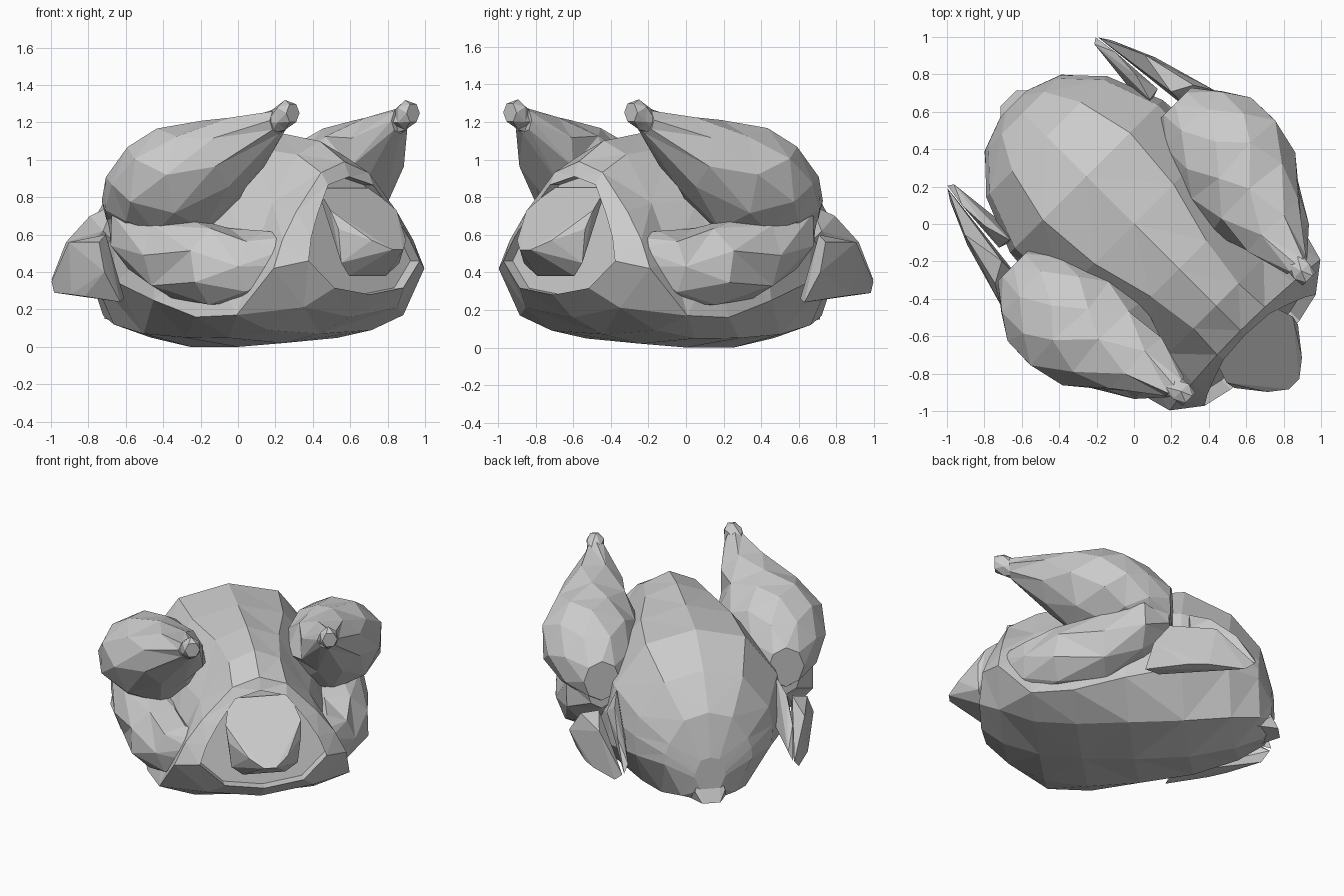
import bpy
import bmesh
import random
from math import sin, cos, tau, radians
from mathutils import Vector

random.seed(4)
if "Cube" in bpy.data.objects:
    bpy.data.objects.remove(bpy.data.objects["Cube"])

skin = bpy.data.materials.new("grey_skin")
skin.use_nodes = True
GREY = (0.6, 0.6, 0.6, 1)
skin.diffuse_color = GREY
skin.node_tree.nodes["Principled BSDF"].inputs["Base Color"].default_value = GREY


def finish(bm, name, mirror=False):
    """Triangulate to flat facets, turn the bird diagonally, mirror paired parts."""
    bmesh.ops.triangulate(bm, faces=bm.faces[:], quad_method='SHORT_EDGE')
    bmesh.ops.recalc_face_normals(bm, faces=bm.faces[:])
    mesh = bpy.data.meshes.new(name)
    bm.to_mesh(mesh)
    bm.free()
    mesh.materials.append(skin)
    ob = bpy.data.objects.new(name, mesh)
    bpy.context.collection.objects.link(ob)
    ob.rotation_euler.z = radians(45)
    if mirror:
        ob.modifiers.new("Mirror", 'MIRROR').use_mirror_merge = False
    return ob


def skin_rings(rings):
    """Bridge closed rings of points and cap both ends."""
    bm = bmesh.new()
    loops = [[bm.verts.new(p) for p in ring] for ring in rings]
    n = len(loops[0])
    for a, b in zip(loops, loops[1:]):
        for i in range(n):
            j = (i + 1) % n
            bm.faces.new((a[i], a[j], b[j], b[i]))
    bm.faces.new(loops[0])
    return bm, bm.faces.new(loops[-1])


def limb(name, sections, sides=8, jitter=0.01):
    """Mirrored limb; each section is (forward, side, height, side radius, height radius)."""
    rings = []
    for k, (u, v, z, rv, rz) in enumerate(sections):
        j = jitter if rv > 0.15 else 0
        ring = []
        for i in range(sides):
            a = tau * (i + 0.5 * (k % 2)) / sides
            ring.append(Vector((v + rv * cos(a), -u + random.uniform(-j, j) * 2, z + rz * sin(a))))
        rings.append(ring)
    return finish(skin_rings(rings)[0], name, True)


def hull(name, points, mirror=False):
    """Convex faceted lump from (side, forward, height) points."""
    bm = bmesh.new()
    for v, u, z in points:
        bm.verts.new((v, -u, z))
    res = bmesh.ops.convex_hull(bm, input=bm.verts[:])
    loose = [g for g in res["geom_interior"] if isinstance(g, bmesh.types.BMVert)]
    bmesh.ops.delete(bm, geom=loose, context='VERTS')
    return finish(bm, name, mirror)


# body: forward, bottom, rim height, top, rim half width, shoulder and crest half widths, lean
body_sections = [
    (-0.91, 0.20, 0.32, 0.46, 0.10, 0.09, 0.06, 0.0),
    (-0.84, 0.11, 0.40, 0.75, 0.29, 0.26, 0.16, 0.0),
    (-0.66, 0.05, 0.40, 0.97, 0.45, 0.43, 0.26, 0.0),
    (-0.36, 0.00, 0.35, 1.13, 0.57, 0.54, 0.33, 0.0),
    (0.00, 0.00, 0.25, 1.14, 0.64, 0.53, 0.30, 0.0),
    (0.34, 0.02, 0.16, 1.14, 0.66, 0.43, 0.21, 0.0),
    (0.62, 0.07, 0.17, 1.10, 0.63, 0.36, 0.17, 0.0),
    (0.83, 0.16, 0.42, 0.99, 0.57, 0.38, 0.18, 0.05),
    (0.92, 0.28, 0.46, 0.91, 0.42, 0.29, 0.17, 0.16),
]
body_rings = []
for u, zb, zr, zt, w, s, t, lean in body_sections:
    h = zt - zb
    zs = zb + 0.68 * h
    half = [(0, zb), (0.62 * w, zb + 0.2 * (zr - zb)), (w, zr), (0.52 * (w + s), (zr + zs) / 2),
            (s, zs), (t, zt - 0.07 * h), (0, zt)]
    outline = half + [(-v, z) for v, z in half[-2:0:-1]]
    body_rings.append([Vector((v, -u - lean * (0.5 - (z - zb) / h), z)) for v, z in outline])
bm, mouth = skin_rings(body_rings)
# body cavity: inset the open end and push it inward
bmesh.ops.inset_region(bm, faces=[mouth], thickness=0.05, use_even_offset=True)
for vert in mouth.verts:
    vert.co.y += 0.07
finish(bm, "body")

# upper legs, folded back along the flanks
limb("thigh", [
    (-0.29, 0.61, 0.72, 0.10, 0.14),
    (-0.13, 0.64, 0.63, 0.19, 0.23),
    (0.14, 0.63, 0.49, 0.21, 0.23),
    (0.44, 0.58, 0.43, 0.22, 0.22),
    (0.68, 0.47, 0.43, 0.19, 0.19),
    (0.84, 0.36, 0.48, 0.11, 0.12),
])

# drumsticks, rising to the bony tips
limb("drumstick", [
    (-0.30, 0.61, 0.78, 0.12, 0.14),
    (-0.17, 0.62, 0.82, 0.23, 0.23),
    (-0.02, 0.62, 0.87, 0.30, 0.28),
    (0.13, 0.62, 0.89, 0.33, 0.30),
    (0.32, 0.57, 0.92, 0.31, 0.29),
    (0.52, 0.52, 1.04, 0.21, 0.20),
    (0.77, 0.46, 1.21, 0.07, 0.07),
])
limb("bone_tip", [
    (0.74, 0.465, 1.20, 0.06, 0.07),
    (0.81, 0.455, 1.24, 0.065, 0.08),
    (0.87, 0.455, 1.25, 0.05, 0.055),
], sides=6)

# wings: inner blade from the shoulder, outer blade folded forward
hull("wing_inner", [
    (0.56, -0.85, 0.36), (0.53, -0.83, 0.42), (0.58, -0.72, 0.56), (0.57, -0.55, 0.70),
    (0.53, -0.41, 0.76), (0.60, -0.42, 0.62), (0.48, -0.38, 0.50), (0.53, -0.62, 0.42),
], True)
hull("wing_outer", [
    (0.57, -0.84, 0.35), (0.61, -0.78, 0.29), (0.68, -0.60, 0.56), (0.71, -0.55, 0.28),
    (0.74, -0.42, 0.27), (0.75, -0.30, 0.56), (0.81, -0.20, 0.40), (0.75, -0.14, 0.24),
    (0.64, -0.22, 0.26), (0.64, -0.36, 0.60),
], True)

# tail flap filling the lower cavity
tail_half = [(0.20, 0.80, 0.85), (0.25, 0.95, 0.73), (0.24, 1.00, 0.63), (0.22, 1.00, 0.45),
             (0.13, 1.14, 0.57), (0.04, 1.21, 0.52), (0.14, 0.98, 0.38)]
hull("tail", tail_half + [(-v, u, z) for v, u, z in tail_half])

# neck stub low at the other end
neck_half = [(0.13, -0.80, 0.14), (0.10, -0.91, 0.22), (0.06, -0.95, 0.15), (0.07, -0.88, 0.30)]
hull("neck", neck_half + [(-v, u, z) for v, u, z in neck_half])
